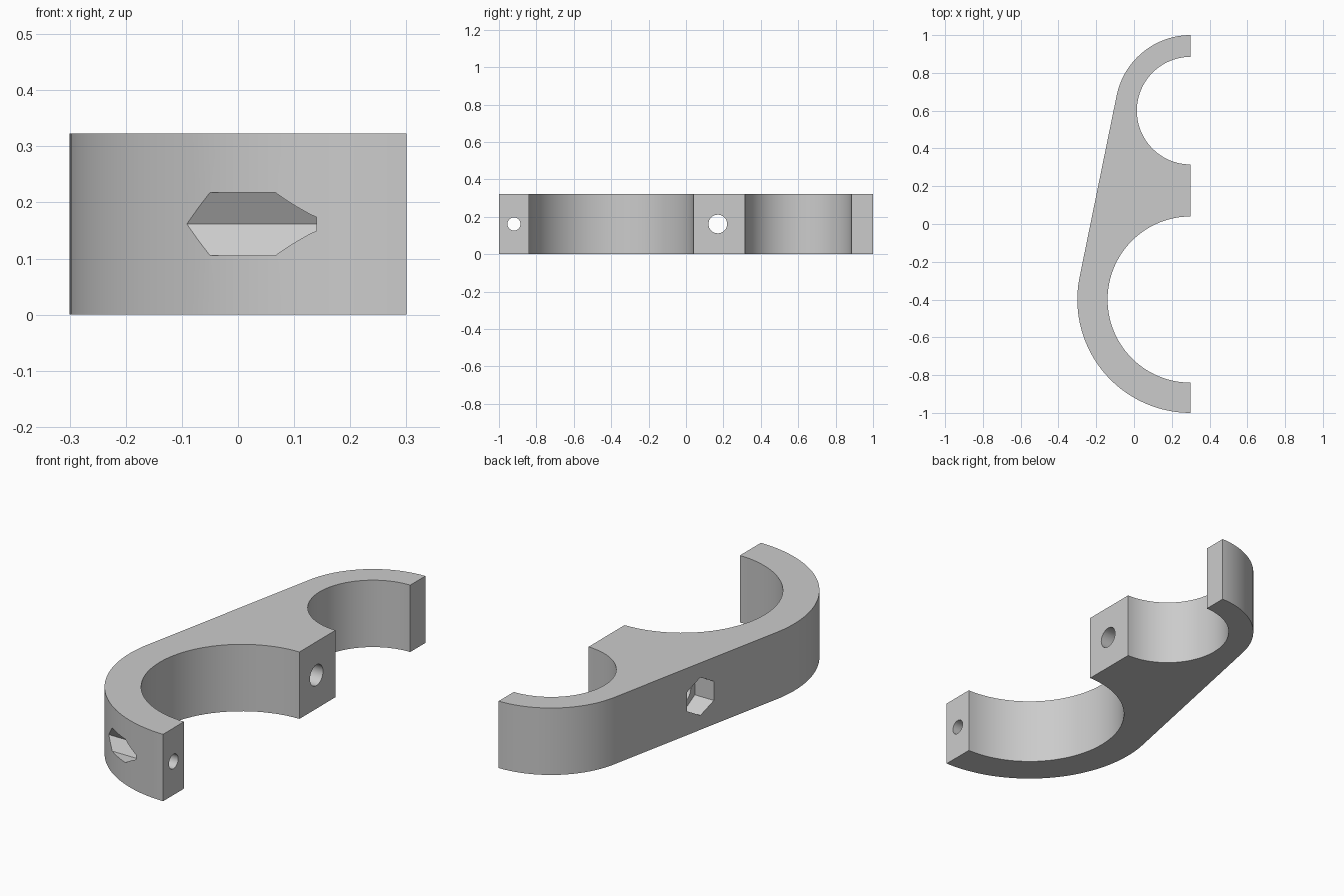
import bpy
import bmesh
from math import sin, cos, pi, asin
from mathutils import Vector, Matrix

cube = bpy.data.objects.get("Cube")
if cube:
    bpy.data.objects.remove(cube, do_unlink=True)

HEIGHT = 0.323
FACE_X = 0.3                      # flat mating face
BIG_Y, BIG_OUT, BIG_IN = -0.4, 0.6, 0.44
SMALL_Y, SMALL_OUT, SMALL_IN = 0.6, 0.4, 0.285

grey = bpy.data.materials.new("plain_grey")
grey.use_nodes = True
grey.diffuse_color = (0.6, 0.6, 0.6, 1)
grey.node_tree.nodes["Principled BSDF"].inputs["Base Color"].default_value = (0.6, 0.6, 0.6, 1)


def arc(y, radius, start, end, steps=48):
    """Points on an arc centred on the mating face; angle 0 faces -y, pi faces +y."""
    angles = [start + (end - start) * i / steps for i in range(steps + 1)]
    return [(FACE_X - radius * sin(a), y - radius * cos(a)) for a in angles]


def new_object(name, bm):
    bmesh.ops.recalc_face_normals(bm, faces=bm.faces)
    mesh = bpy.data.meshes.new(name)
    bm.to_mesh(mesh)
    bm.free()
    obj = bpy.data.objects.new(name, mesh)
    bpy.context.collection.objects.link(obj)
    return obj


def prism_along_x(name, sides, radius, x0, x1, y, turn):
    bm = bmesh.new()
    place = (Matrix.Translation(((x0 + x1) / 2, y, HEIGHT / 2))
             @ Matrix.Rotation(pi / 2, 4, "Y") @ Matrix.Rotation(turn, 4, "Z"))
    bmesh.ops.create_cone(bm, cap_ends=True, segments=sides, radius1=radius,
                          radius2=radius, depth=x1 - x0, matrix=place)
    return new_object(name, bm)


def cut(obj, cutter):
    cutter.hide_render = True
    mod = obj.modifiers.new("cut", "BOOLEAN")
    mod.operation, mod.solver, mod.object = "DIFFERENCE", "EXACT", cutter
    bpy.ops.object.modifier_apply(modifier=mod.name)
    bpy.data.objects.remove(cutter, do_unlink=True)


# Clamp outline: two outer arcs joined by their tangent, two bore arcs
tangent = pi / 2 + asin((BIG_OUT - SMALL_OUT) / (SMALL_Y - BIG_Y))
outline = (arc(BIG_Y, BIG_OUT, 0, tangent)
           + arc(SMALL_Y, SMALL_OUT, tangent, pi)
           + arc(SMALL_Y, SMALL_IN, pi, 0)
           + arc(BIG_Y, BIG_IN, pi, 0))
bm = bmesh.new()
base = bm.faces.new([bm.verts.new((x, y, 0)) for x, y in outline])
top = bmesh.ops.extrude_face_region(bm, geom=[base])["geom"]
bmesh.ops.translate(bm, vec=Vector((0, 0, HEIGHT)),
                    verts=[v for v in top if isinstance(v, bmesh.types.BMVert)])
clamp = new_object("clamp_half", bm)
clamp.data.materials.append(grey)
bpy.ops.object.select_all(action="DESELECT")
bpy.context.view_layer.objects.active = clamp
clamp.select_set(True)

# Bolt holes with hexagonal nut pockets: y, bore radius, nut radius, pocket floor, turn
for y, bore, nut, floor, turn in ((-0.92, 0.035, 0.065, 0.14, pi / 2),
                                  (0.17, 0.05, 0.092, -0.11, 0)):
    # a primitive's first corner points up or sideways depending on the turn
    cut(clamp, prism_along_x("nut_cutter", 6, nut, -0.5, floor, y, turn + pi / 2))
    cut(clamp, prism_along_x("bore_cutter", 32, bore, floor - 0.05, 0.5, y, 0))

bpy.ops.object.shade_smooth_by_angle(angle=pi / 6)
